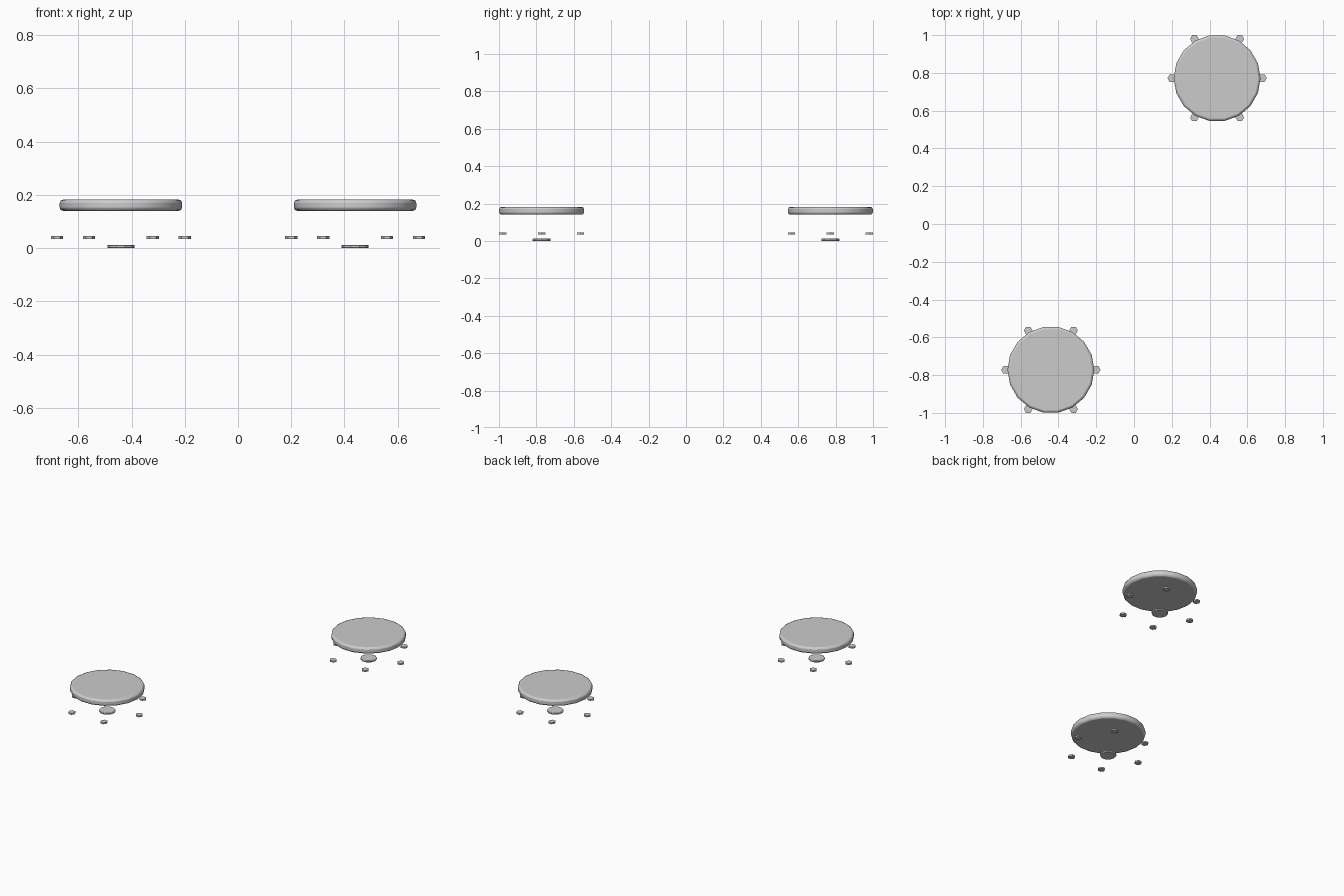
import bpy
import math
from mathutils import Vector

cube = bpy.data.objects.get("Cube")
if cube:
    bpy.data.objects.remove(cube)

grey = bpy.data.materials.new("plain_grey")
grey.use_nodes = True
colour = (0.6, 0.6, 0.6, 1)
grey.diffuse_color = colour
grey.node_tree.nodes["Principled BSDF"].inputs["Base Color"].default_value = colour


def disc(name, centre, radius, bottom, top, sides, chamfer=0):
    """Flat cylinder with a corner on +x and optional chamfered rims."""
    bpy.ops.mesh.primitive_cylinder_add(
        vertices=sides, radius=radius, depth=top - bottom,
        location=(centre.x, centre.y, (top + bottom) / 2),
        rotation=(0, 0, math.pi / 2))
    obj = bpy.context.object
    obj.name = name
    obj.data.materials.append(grey)
    if chamfer:
        bevel = obj.modifiers.new("rim", 'BEVEL')
        bevel.width = chamfer
        bevel.segments = 2
        bevel.limit_method = 'ANGLE'
        bevel.angle_limit = math.radians(60)
        bpy.ops.object.shade_smooth_by_angle(angle=math.radians(30))
    return obj


def stool(side, centre):
    # Round seat and the small base plate below it
    disc(side + "_seat", centre, 0.23, 0.14, 0.182, 18, 0.012)
    disc(side + "_base_plate", centre, 0.051, 0, 0.012, 10, 0.003)
    # Ring of six foot pads
    for i in range(6):
        a = math.tau * i / 6
        spot = centre + 0.24 * Vector((math.cos(a), math.sin(a)))
        disc(f"{side}_foot_pad_{i + 1}", spot, 0.023, 0.035, 0.045, 6)


stool("left", Vector((0.44, 0.772)))
stool("right", Vector((-0.44, -0.772)))
